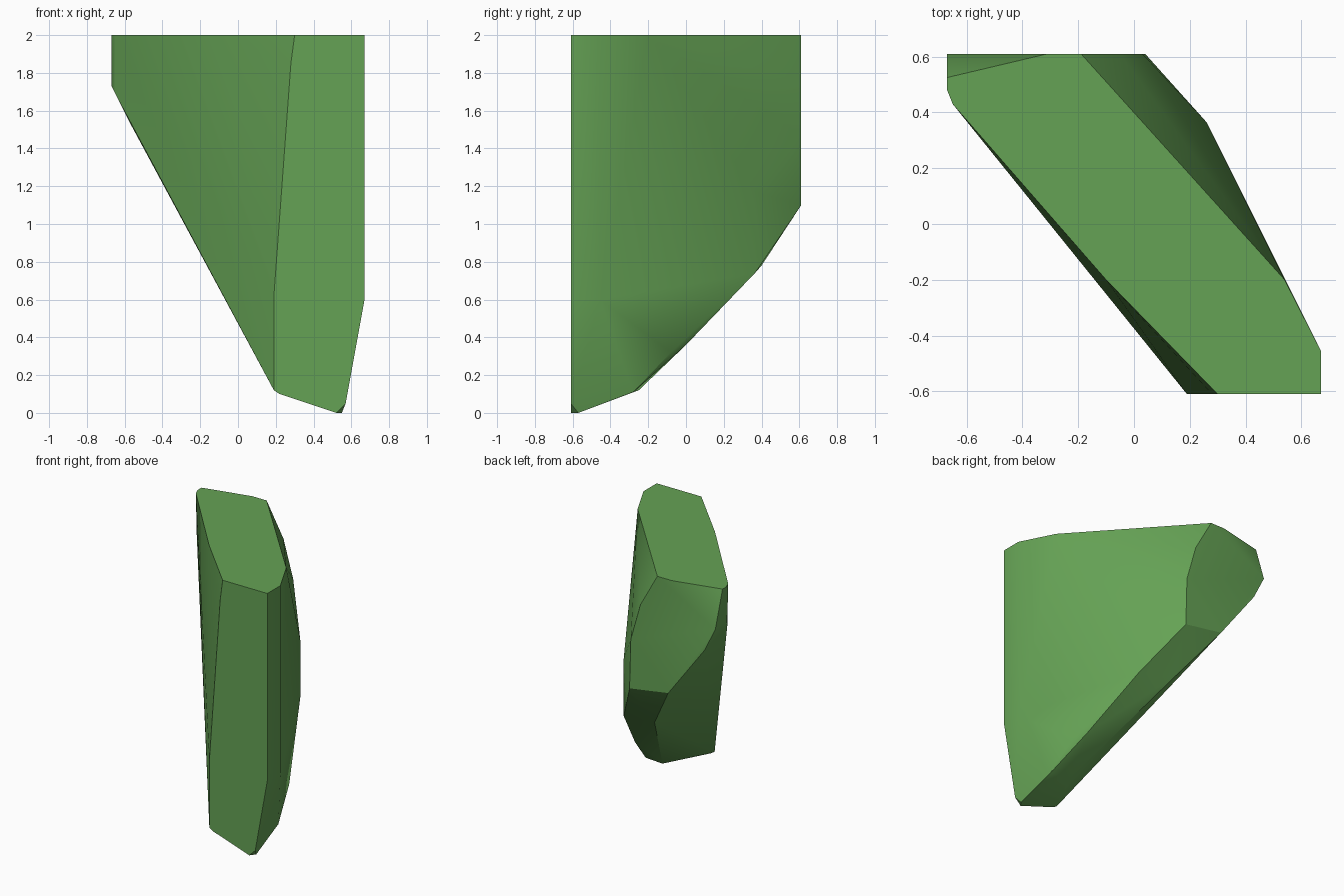
import bpy
import bmesh
import math

# Remove the default object
default_object = bpy.data.objects.get("Cube")
if default_object:
    bpy.data.objects.remove(default_object, do_unlink=True)

HEIGHT = 2
FRONT = -0.61
BACK = 0.61


def make_material(name, colour):
    material = bpy.data.materials.new(name)
    material.use_nodes = True
    material.diffuse_color = colour
    shader = material.node_tree.nodes["Principled BSDF"]
    shader.inputs["Base Color"].default_value = colour
    shader.inputs["Roughness"].default_value = 0.8
    return material


def on_level(outline, z):
    """Place an x, y outline on a horizontal plane."""
    return [(x, y, z) for x, y in outline]


def on_wall(outline, y):
    """Place an x, z outline on a vertical plane."""
    return [(x, y, z) for x, z in outline]


def make_hull(name, points, material):
    """Wrap the points in a faceted convex solid with soft shallow edges."""
    mesh = bpy.data.meshes.new(name)
    bm = bmesh.new()
    for point in points:
        bm.verts.new(point)
    result = bmesh.ops.convex_hull(bm, input=bm.verts[:])
    unused = {item for key in ("geom_interior", "geom_unused")
              for item in result[key] if isinstance(item, bmesh.types.BMVert)}
    bmesh.ops.delete(bm, geom=list(unused), context="VERTS")
    bmesh.ops.dissolve_limit(bm, angle_limit=math.radians(1),
                             verts=bm.verts[:], edges=bm.edges[:])
    bmesh.ops.recalc_face_normals(bm, faces=bm.faces[:])
    bm.to_mesh(mesh)
    bm.free()
    mesh.materials.append(material)
    solid = bpy.data.objects.new(name, mesh)
    bpy.context.collection.objects.link(solid)
    bpy.ops.object.select_all(action="DESELECT")
    bpy.context.view_layer.objects.active = solid
    solid.select_set(True)
    bpy.ops.object.shade_smooth_by_angle(angle=math.radians(30))
    return solid


# Flat top of the rock
top_outline = [(0.67, FRONT), (0.67, -0.455), (0.57, -0.26), (0.54, -0.2),
               (-0.19, BACK), (-0.31, BACK), (-0.67, 0.525), (-0.67, 0.48),
               (-0.65, 0.43), (-0.1, -0.2), (0.3, FRONT)]

# Flat front facet, tapering to the foot
front_outline = [(0.28, 1.85), (0.19, 0.62), (0.19, 0.12), (0.22, 0.1),
                 (0.52, 0), (0.57, 0.05), (0.67, 0.6)]

# Flat back facet
back_outline = [(-0.05, 1.75), (0.03, 1.47), (0.04, 1.1), (-0.28, 1.15),
                (-0.58, 1.55), (-0.67, 1.73)]

# Corners of the sloping underside and the bulging side
ridge_corners = [(0.67, -0.455, 0.6), (0.26, 0.365, 1.17), (0.26, 0.365, 0.74),
                 (-0.02, 0.4, 0.78), (0.42, 0, 0.36), (0.48, -0.08, 0.32),
                 (0.53, -0.28, 0.11), (0.37, -0.25, 0.12), (0.55, -0.57, 0),
                 (-0.67, 0.48, 1.73), (-0.65, 0.44, 1.69)]

green = make_material("moss green", (0.13, 0.36, 0.09, 1))
make_hull("rock",
          on_level(top_outline, HEIGHT)
          + on_wall(front_outline, FRONT)
          + on_wall(back_outline, BACK)
          + ridge_corners,
          green)
